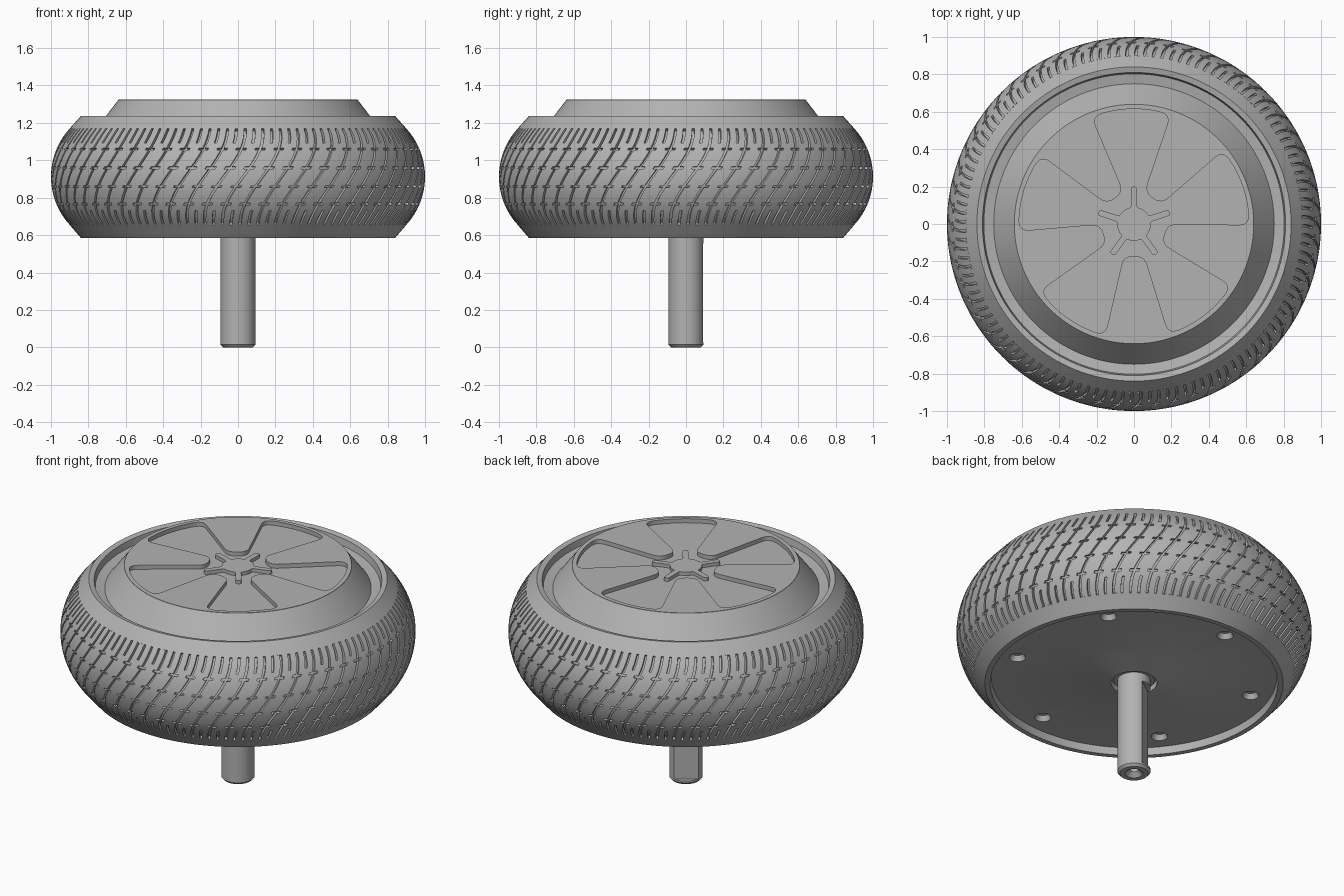
import bpy, bmesh, math
from math import radians, cos, sin, sqrt, pi
from mathutils import Vector, Matrix

old = bpy.data.objects.get("Cube")
if old:
    bpy.data.objects.remove(old)

grey = bpy.data.materials.new("plain grey")
grey.use_nodes = True
grey.diffuse_color = (0.45, 0.45, 0.45, 1)
grey.node_tree.nodes["Principled BSDF"].inputs["Base Color"].default_value = grey.diffuse_color


def select_only(ob):
    bpy.ops.object.select_all(action="DESELECT")
    ob.select_set(True)
    bpy.context.view_layer.objects.active = ob


def smooth(ob, angle=28):
    select_only(ob)
    bpy.ops.object.shade_smooth_by_angle(angle=radians(angle))


def make_object(name, bm):
    bmesh.ops.recalc_face_normals(bm, faces=bm.faces)
    mesh = bpy.data.meshes.new(name)
    bm.to_mesh(mesh)
    bm.free()
    mesh.materials.append(grey)
    ob = bpy.data.objects.new(name, mesh)
    bpy.context.collection.objects.link(ob)
    return ob


def lathe(name, profile, steps=128):
    """Spin a closed (radius, z) profile around the z axis."""
    bm = bmesh.new()
    verts = [bm.verts.new((r, 0, z)) for r, z in profile]
    edges = [bm.edges.new((a, b)) for a, b in zip(verts, verts[1:] + verts[:1])]
    bmesh.ops.spin(bm, geom=verts + edges, cent=(0, 0, 0), axis=(0, 0, 1),
                   angle=2 * pi, steps=steps, use_merge=False)
    bmesh.ops.remove_doubles(bm, verts=bm.verts, dist=0.0001)
    return make_object(name, bm)


def cut(ob, cutter):
    cutter.hide_render = True
    mod = ob.modifiers.new("cut", "BOOLEAN")
    mod.operation, mod.solver, mod.object = "DIFFERENCE", "EXACT", cutter
    select_only(ob)
    bpy.ops.object.modifier_apply(modifier=mod.name)
    bpy.data.objects.remove(cutter)


def polar(r, deg):
    return Vector((r * cos(radians(deg)), r * sin(radians(deg))))


def rounded_outline(unit, start):
    """Repeat (radius, angle, rounding) corners five times and soften each one."""
    corners = [(polar(r, start + 72 * k + a), c) for k in range(5) for r, a, c in unit]
    out = []
    for i, (p, c) in enumerate(corners):
        if not c:
            out.append(p)
            continue
        a = p + (corners[i - 1][0] - p).normalized() * c
        b = p + (corners[(i + 1) % len(corners)][0] - p).normalized() * c
        for t in (0, 0.17, 0.33, 0.5, 0.67, 0.83, 1):
            out.append(a * (1 - t) ** 2 + p * 2 * t * (1 - t) + b * t * t)
    return out


def plate(name, outlines, bottom, top):
    """Flat plate from outlines; a second outline becomes a hole."""
    curve = bpy.data.curves.new(name, "CURVE")
    curve.dimensions, curve.fill_mode = "2D", "BOTH"
    curve.extrude = (top - bottom) / 2
    for points in outlines:
        spline = curve.splines.new("POLY")
        spline.points.add(len(points) - 1)
        for sp, p in zip(spline.points, points):
            sp.co = (p.x, p.y, 0, 1)
        spline.use_cyclic_u = True
    curve.materials.append(grey)
    ob = bpy.data.objects.new(name, curve)
    ob.location.z = (top + bottom) / 2
    bpy.context.collection.objects.link(ob)
    select_only(ob)
    bpy.ops.object.convert(target="MESH")
    smooth(bpy.context.object)


# Tyre tread: slanted grid whose groove cells are sunk inwards
LOW, HIGH, MID, ARC = 0.655, 1.17, 0.9125, 0.3815
REPEATS, DEPTH = 60, 0.018
ticks = (0.765, 0.86, 0.96, 1.06)
columns = (0, 0.2, 0.33, 0.53, 0.7, 0.83)   # tick, groove, tick, land, short groove, land
levels = [LOW + (HIGH - LOW) * i / 20 for i in range(21)]
levels = [z for z in levels if all(abs(z - t) > 0.011 for t in ticks)]
levels = sorted(levels + [t + s for t in ticks for s in (-0.006, 0.006)])


def tread_point(turn, z):
    r = 1 - ARC + sqrt(ARC ** 2 - (z - MID) ** 2)
    lean = 0.12 * sin((z - MID) / (HIGH - LOW) * pi)
    a = turn * 2 * pi / REPEATS + lean - pi / 2
    return (r * cos(a), r * sin(a), z)


bm = bmesh.new()
turns = [k + c for k in range(REPEATS) for c in columns]
grid = [[bm.verts.new(tread_point(t, z)) for t in turns] for z in levels]
sunk = []
for j in range(len(levels) - 1):
    z = (levels[j] + levels[j + 1]) / 2
    on_tick = any(abs(z - t) < 0.006 for t in ticks)
    shoulder = z > ticks[-1] + 0.02 or z < ticks[0] - 0.02
    for i in range(len(turns)):
        n = (i + 1) % len(turns)
        face = bm.faces.new((grid[j][i], grid[j][n], grid[j + 1][n], grid[j + 1][i]))
        kind = i % len(columns)
        if kind == 1 or (on_tick and kind in (0, 2)) or (shoulder and kind == 4):
            sunk.append(face)
pushed = bmesh.ops.extrude_face_region(bm, geom=sunk)["geom"]
bmesh.ops.delete(bm, geom=[f for f in sunk if f.is_valid], context="FACES")
for v in pushed:
    if isinstance(v, bmesh.types.BMVert):
        inward = Vector((v.co.x, v.co.y, 0)).normalized() * (1 - ARC) + Vector((0, 0, MID))
        v.co += (inward - v.co).normalized() * DEPTH
smooth(make_object("tyre_tread", bm), 35)

# Tyre body: both sidewalls with an inner core behind the tread
smooth(lathe("tyre_body", [(0.86, LOW + 0.01), (0.9, LOW), (0.84, 0.585), (0.81, 0.585),
                           (0.80, 0.66), (0.74, 0.68), (0.74, 1.15), (0.80, 1.17),
                           (0.81, 1.23), (0.84, 1.237), (0.9, HIGH), (0.86, HIGH - 0.01)]))

# Hub cap: sloped dish under the spoke plate
smooth(lathe("hub_cap", [(0, 1.1), (0.803, 1.1), (0.803, 1.19), (0.75, 1.18),
                         (0.64, 1.323), (0.63, 1.323), (0.63, 1.3), (0, 1.3)]))

# Spoke plate with a five-petal opening, and the star boss in its middle
petal = [(0.18, -18, 0.05), (0.18, 18, 0.05), (0.615, 17.5, 0.055)]
petal += [(0.615, a, 0) for a in range(24, 53, 4)] + [(0.615, 57.5, 0.055)]
rim = [polar(0.64, a * 360 / 128) for a in range(128)]
plate("spoke_plate", [rim, rounded_outline(petal, 270)], 1.295, 1.325)
star = [(0.09, -36, 0), (0.09, -24, 0), (0.09, -10.5, 0.01), (0.2, -4.6, 0.014),
        (0.2, 4.6, 0.014), (0.09, 10.5, 0.01), (0.09, 24, 0)]
plate("star_boss", [rounded_outline(star, 18)], 1.295, 1.322)

# Back plate with raised collar and six countersunk screw holes
back = lathe("back_plate", [(0, 0.72), (0.805, 0.72), (0.805, 0.63), (0.25, 0.63),
                            (0.14, 0.588), (0.13, 0.588), (0.13, 0.625), (0, 0.625)])
bm = bmesh.new()
for k in range(6):
    p = polar(0.69, 38 + 60 * k)
    for r_low, r_high, z in ((0.052, 0.03, 0.64), (0.026, 0.026, 0.66)):
        bmesh.ops.create_cone(bm, cap_ends=True, segments=24, radius1=r_low, radius2=r_high,
                              depth=0.04, matrix=Matrix.Translation((p.x, p.y, z)))
cut(back, make_object("screw_hole_cutter", bm))
smooth(back)

# Bearing ring around the axle
smooth(lathe("bearing_ring", [(0.08, 0.64), (0.115, 0.64), (0.115, 0.605), (0.08, 0.605)], 64))

# Axle: chamfered shaft with a centre hole and one flat side
axle = lathe("axle", [(0, 0.07), (0.025, 0.07), (0.025, 0.025), (0.05, 0), (0.08, 0),
                      (0.0935, 0.014), (0.0935, 0.68), (0, 0.68)], 64)
bm = bmesh.new()
bmesh.ops.create_cube(bm, size=1, matrix=Matrix.Rotation(radians(126), 4, "Z")
                      @ Matrix.Translation((0.114, 0, 0.29))
                      @ Matrix.Diagonal((0.1, 0.3, 0.53, 1)))
cut(axle, make_object("flat_cutter", bm))
smooth(axle)
